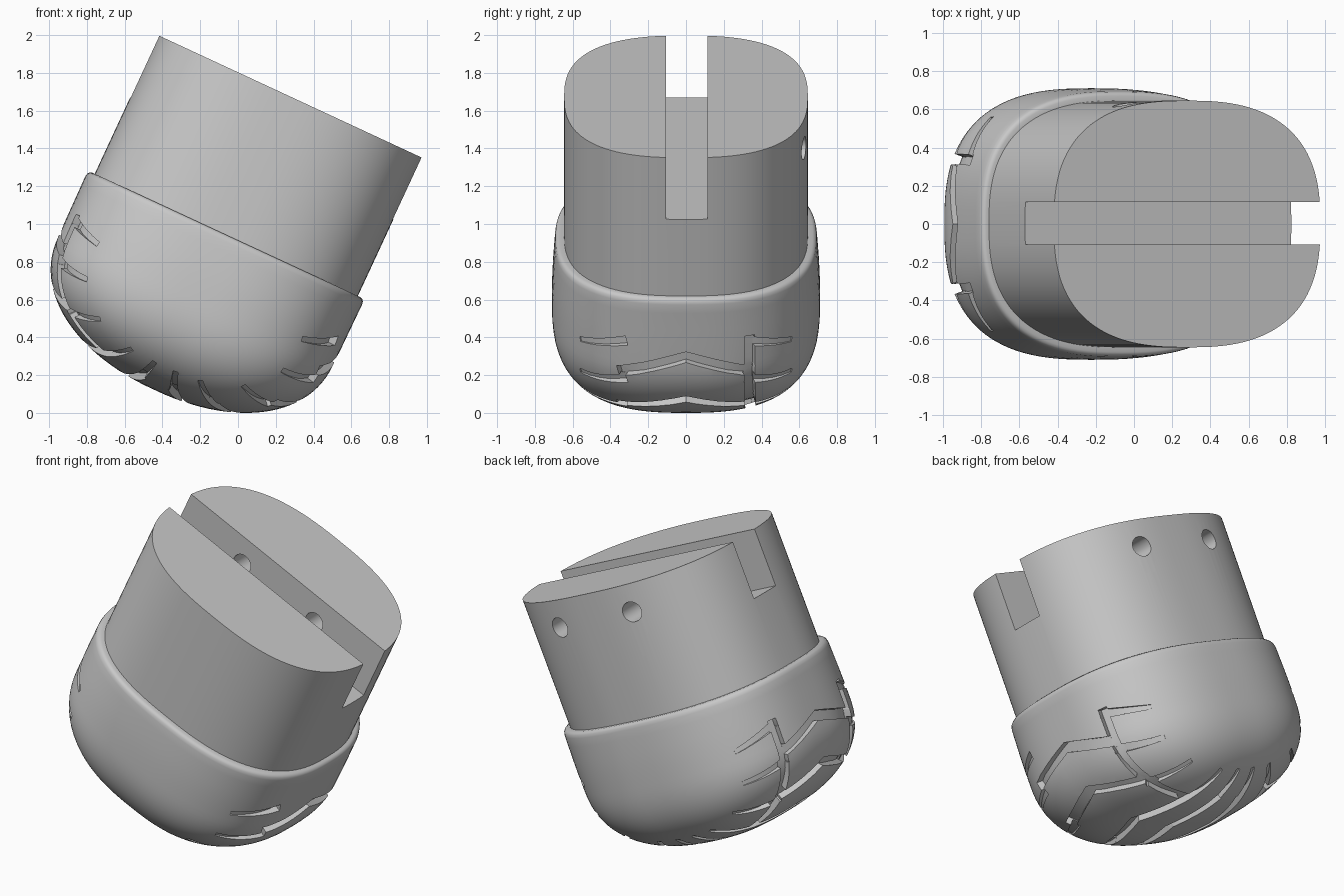
import bpy, bmesh, math
from mathutils import Vector, Matrix
from mathutils.bvhtree import BVHTree

if "Cube" in bpy.data.objects:
    bpy.data.objects.remove(bpy.data.objects["Cube"])

TILT = math.radians(24.9)
CX = -0.455          # middle of the foot along its own length
CORE = 0.45          # height where the rounded sole begins
SOLE = -0.072        # lowest point of the sole

grey = bpy.data.materials.new("plain_grey")
grey.use_nodes = True
grey.diffuse_color = (0.58, 0.58, 0.58, 1)
grey.node_tree.nodes["Principled BSDF"].inputs["Base Color"].default_value = grey.diffuse_color


def make_object(name, bm):
    """Turn a closed bmesh into an object whose faces point outward."""
    if bm.calc_volume(signed=True) < 0:
        bmesh.ops.reverse_faces(bm, faces=bm.faces)
    mesh = bpy.data.meshes.new(name)
    bm.to_mesh(mesh)
    bm.free()
    mesh.materials.append(grey)
    obj = bpy.data.objects.new(name, mesh)
    bpy.context.collection.objects.link(obj)
    return obj


def oval(half_u, half_y, w, n=2.6, count=112):
    """Ring of points on a rounded-rectangle oval."""
    ring = []
    for i in range(count):
        a = math.tau * i / count
        c, s = math.cos(a), math.sin(a)
        ring.append(Vector((CX + half_u * math.copysign(abs(c) ** (2 / n), c),
                            half_y * math.copysign(abs(s) ** (2 / n), s), w)))
    return ring


def loft(rings):
    """Skin closed rings and cap both ends."""
    bm = bmesh.new()
    loops = [[bm.verts.new(p) for p in ring] for ring in rings]
    for low, high in zip(loops, loops[1:]):
        for i in range(len(low)):
            j = (i + 1) % len(low)
            bm.faces.new((low[i], low[j], high[j], high[i]))
    bm.faces.new(loops[0][::-1])
    bm.faces.new(loops[-1])
    bm.normal_update()
    return bm


def volume(mesh):
    bm = bmesh.new()
    bm.from_mesh(mesh)
    v = bm.calc_volume(signed=True)
    bm.free()
    return v


def cut(target, cutters):
    """Subtract cutters one by one, keeping only sound results."""
    for c in cutters:
        c.hide_render = True
        mod = target.modifiers.new("cut", "BOOLEAN")
        mod.operation, mod.solver, mod.object = "DIFFERENCE", "EXACT", c
        graph = bpy.context.evaluated_depsgraph_get()
        result = bpy.data.meshes.new_from_object(target.evaluated_get(graph))
        target.modifiers.clear()
        before = volume(target.data)
        if 0.7 * before < volume(result) < 1.001 * before:
            target.data = result
        bpy.data.objects.remove(c)


# Shoe: rounded sole, nearly straight sides, soft rim
rings = []
for i in range(1, 27):
    t = math.pi / 2 * (1 - i / 26)
    k = math.sin(t) ** 0.9
    rings.append(oval(0.803 * (1 - k ** 2.15) ** (1 / 2.15),
                      0.71 * (1 - k ** 2.6) ** (1 / 2.6),
                      CORE - k * (CORE - SOLE)))
for w, u, y in [(0.55, 0.805, 0.709), (0.65, 0.806, 0.705), (0.75, 0.807, 0.698),
                (0.8, 0.808, 0.694), (0.818, 0.804, 0.69), (0.828, 0.796, 0.682),
                (0.833, 0.784, 0.67), (0.833, 0.76, 0.645)]:
    rings.append(oval(u, y, w))
bm = loft(rings)
surface = BVHTree.FromBMesh(bm)
shoe = make_object("shoe", bm)


def on_surface(angle, y):
    a = math.radians(angle)
    p, n, _, _ = surface.ray_cast(Vector((CX, y, CORE)),
                                  Vector((math.sin(a), 0, -math.cos(a))))
    return p, n


def groove(path, width, fade=False):
    """Strip that follows the surface through (angle, y) points."""
    pts = []
    for (a0, y0), (a1, y1) in zip(path, path[1:]):
        pts += [(a0 + (a1 - a0) * s / 6, y0 + (y1 - y0) * s / 6) for s in range(6)]
    pts.append(path[-1])
    hits = [on_surface(*p) for p in pts]
    sections = []
    for i, (p, n) in enumerate(hits):
        ahead = hits[min(i + 1, len(hits) - 1)][0] - hits[max(i - 1, 0)][0]
        side = n.cross(ahead).normalized()
        left = 1 - 0.85 * i / (len(hits) - 1) if fade else 1
        half = side * width / 2 * (0.4 + 0.6 * left)
        deep, out = n * 0.042 * left, n * 0.04
        sections.append([p - half - deep, p + half - deep, p + half + out, p - half + out])
    return make_object("groove_cutter", loft(sections))


# Tread: chevrons, lengthwise channels and fading side branches at both ends
grooves = []
for end in (1, -1):
    for peak, corner in ((93, 85), (72, 62), (45, 35), (20, 11)):
        grooves.append(groove([(end * corner, -0.36), (end * peak, 0),
                               (end * corner, 0.36)], 0.062))
    for side in (1, -1):
        grooves.append(groove([(end * 101, side * 0.337), (end * 80, side * 0.339),
                               (end * 60, side * 0.341), (end * 34, side * 0.343)], 0.058))
        for start, stop in ((99, 95), (82, 76), (61, 54), (36, 28), (12, 9)):
            grooves.append(groove([(end * start, side * 0.315), (end * stop, side * 0.56)],
                                  0.055, True))
cut(shoe, grooves)

# Ankle: straight oval column seated in the shoe
TOP = 1.64
ankle = make_object("ankle", loft([oval(0.768, 0.645, w) for w in (0.7, TOP)]))

# Slot along the top and two pin holes through the back half
bm = bmesh.new()
bmesh.ops.create_cube(bm, size=1, matrix=Matrix.Translation((CX, 0.004, TOP + 0.14))
                      @ Matrix.Diagonal((2, 0.22, 1, 1)))
cutters = [make_object("slot_cutter", bm)]
for off in (-0.284, 0.284):
    bm = bmesh.new()
    place = Matrix.Translation((CX + off, 0.45, 1.472)) @ Matrix.Rotation(math.pi / 2, 4, "X")
    bmesh.ops.create_cone(bm, cap_ends=True, segments=32, radius1=0.062, radius2=0.062,
                          depth=0.8, matrix=place)
    cutters.append(make_object("pin_hole_cutter", bm))
cut(ankle, cutters)

# Lean the foot, rest it on the ground and shade it
lean = Matrix.Rotation(TILT, 4, "Y")
for obj in (shoe, ankle):
    obj.data.transform(lean)
drop = min(v.co.z for v in shoe.data.vertices)
bpy.ops.object.select_all(action="DESELECT")
for obj in (shoe, ankle):
    obj.data.transform(Matrix.Translation((0, 0, -drop)))
    obj.select_set(True)
bpy.context.view_layer.objects.active = shoe
bpy.ops.object.shade_smooth_by_angle(angle=math.radians(30))
